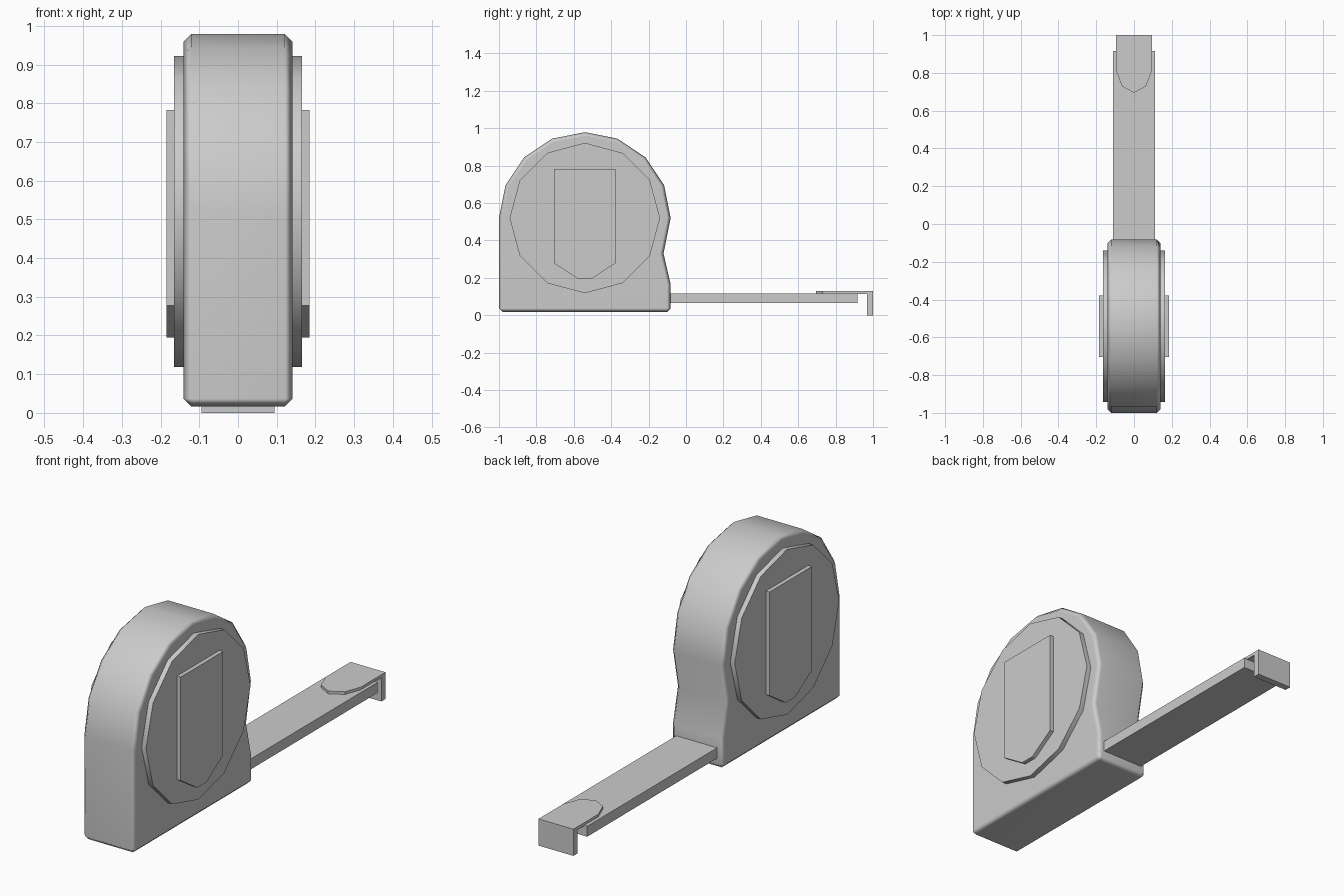
import bpy, bmesh
from math import sin, cos, pi, radians
from mathutils import Vector

if "Cube" in bpy.data.objects:
    bpy.data.objects.remove(bpy.data.objects["Cube"])


def prism(name, points, axis, bevel=0.0):
    """Extrude a closed loop of 3D points along axis, optionally chamfering sharp edges."""
    bm = bmesh.new()
    face = bm.faces.new([bm.verts.new(p) for p in points])
    new = bmesh.ops.extrude_face_region(bm, geom=[face], use_keep_orig=True)["geom"]
    bmesh.ops.translate(bm, vec=Vector(axis), verts=[g for g in new if isinstance(g, bmesh.types.BMVert)])
    bmesh.ops.recalc_face_normals(bm, faces=bm.faces[:])
    if bevel:
        edges = [e for e in bm.edges if e.calc_face_angle(0) > radians(60)]
        bmesh.ops.bevel(bm, geom=edges, offset=bevel, segments=1, profile=0.5, affect='EDGES')
    mesh = bpy.data.meshes.new(name)
    bm.to_mesh(mesh)
    bm.free()
    obj = bpy.data.objects.new(name, mesh)
    bpy.context.collection.objects.link(obj)
    return obj


def side_prism(name, outline, x0, x1, bevel=0.0):
    """Prism with a (y, z) outline, running from x0 to x1."""
    return prism(name, [(x0, y, z) for y, z in outline], (x1 - x0, 0, 0), bevel)


def smooth(obj, degrees):
    bpy.ops.object.select_all(action='DESELECT')
    obj.select_set(True)
    bpy.context.view_layer.objects.active = obj
    bpy.ops.object.shade_smooth_by_angle(angle=radians(degrees))


def mirror_x(obj):
    obj.modifiers.new("Mirror", 'MIRROR').use_axis = (True, False, False)


CY, CZ = -0.541, 0.52


def arc(radius, sides, count):
    return [(CY + radius * cos(2 * pi * i / sides), CZ + radius * sin(2 * pi * i / sides))
            for i in range(count)]


# Case: half-round top, flat base, thumb dip at the front
case_outline = arc(0.459, 16, 9) + [(-1.0, 0.017), (-0.082, 0.017), (-0.082, 0.165), (-0.12, 0.33)]
case = side_prism("case", case_outline, -0.141, 0.141, bevel=0.02)
smooth(case, 50)
case.modifiers.new("Weighted Normal", 'WEIGHTED_NORMAL').keep_sharp = True

# Twelve-sided raised discs on both sides
disc = side_prism("side_discs", arc(0.402, 12, 12), 0.12, 0.165)
smooth(disc, 35)
mirror_x(disc)

# Belt-clip style plates on the discs
plate_outline = [(-0.705, 0.782), (-0.378, 0.782), (-0.378, 0.278),
                 (-0.505, 0.195), (-0.577, 0.195), (-0.705, 0.278)]
mirror_x(side_prism("side_plates", plate_outline, 0.15, 0.185))

# Extended tape blade
side_prism("tape_blade", [(-0.2, 0.066), (0.917, 0.066), (0.917, 0.117), (-0.2, 0.117)], -0.11, 0.11)

# End hook: rounded top tab and downturned lip
half = [(0.094, 0.968), (0.094, 0.81), (0.064, 0.73)]
tab = half + [(0, 0.694)] + [(-x, y) for x, y in reversed(half)]
prism("hook_tab", [(x, y, 0.115) for x, y in tab], (0, 0, 0.015))
side_prism("hook_lip", [(0.968, 0), (1, 0), (1, 0.13), (0.968, 0.13)], -0.094, 0.094)
